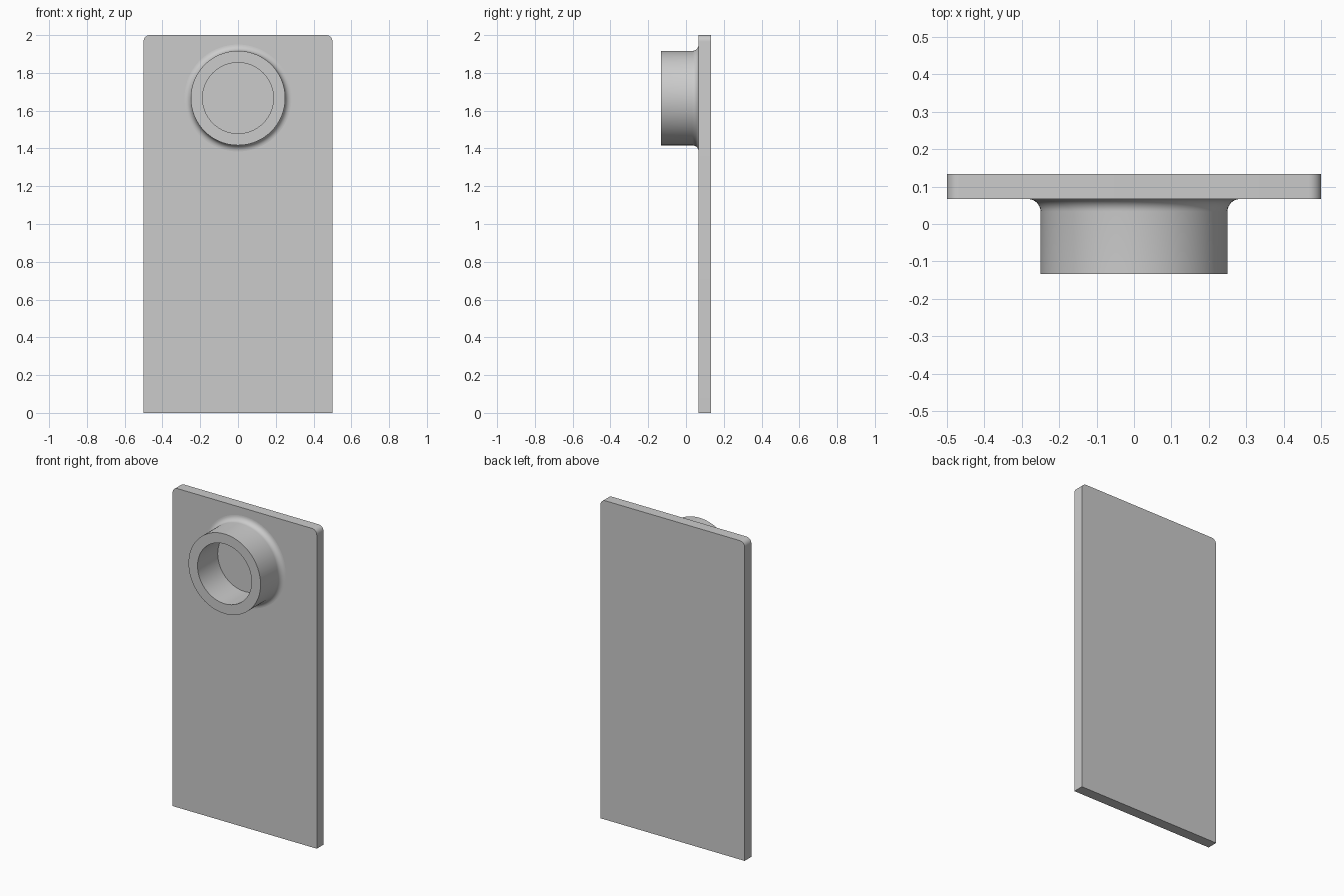
import bpy, bmesh
from math import sin, cos, pi, radians
from mathutils import Vector

cube = bpy.data.objects.get("Cube")
if cube:
    bpy.data.objects.remove(cube, do_unlink=True)

# Dimensions
HALF_W, HEIGHT = 0.5, 2.0
BACK, FACE, RIM = 0.1333, 0.0667, -0.1333
ROUND = 0.0333
OUTER, BORE, BOSS_Z = 0.25, 0.1875, 1.6667

grey = bpy.data.materials.new("light grey")
grey.use_nodes = True
colour = (0.6, 0.6, 0.6, 1)
grey.diffuse_color = colour
grey.node_tree.nodes["Principled BSDF"].inputs["Base Color"].default_value = colour


def finish(name, bm):
    bmesh.ops.recalc_face_normals(bm, faces=bm.faces[:])
    mesh = bpy.data.meshes.new(name)
    bm.to_mesh(mesh)
    bm.free()
    mesh.materials.append(grey)
    obj = bpy.data.objects.new(name, mesh)
    bpy.context.collection.objects.link(obj)
    bpy.ops.object.select_all(action="DESELECT")
    obj.select_set(True)
    bpy.context.view_layer.objects.active = obj
    bpy.ops.object.shade_smooth_by_angle(angle=radians(30))
    return obj


def arc(cx, cy, r, start, end, steps=8):
    angles = [start + (end - start) * i / steps for i in range(steps + 1)]
    return [(cx + r * cos(a), cy + r * sin(a)) for a in angles]


# Back plate with two rounded top corners
outline = [(-HALF_W, 0), (HALF_W, 0)]
outline += arc(HALF_W - ROUND, HEIGHT - ROUND, ROUND, 0, pi / 2)
outline += arc(ROUND - HALF_W, HEIGHT - ROUND, ROUND, pi / 2, pi)
bm = bmesh.new()
front = bm.faces.new([bm.verts.new((x, FACE, z)) for x, z in outline])
extruded = bmesh.ops.extrude_face_region(bm, geom=[front], use_keep_orig=True)
moved = [v for v in extruded["geom"] if isinstance(v, bmesh.types.BMVert)]
bmesh.ops.translate(bm, verts=moved, vec=(0, BACK - FACE, 0))
finish("back_plate", bm)

# Hollow boss with a fillet flaring onto the plate, profile as (radius, depth)
profile = [(BORE, FACE), (BORE, RIM), (OUTER, RIM)]
profile += arc(OUTER + ROUND, FACE - ROUND, ROUND, pi, pi / 2)
bm = bmesh.new()
verts = [bm.verts.new((r, y, BOSS_Z)) for r, y in profile]
edges = [bm.edges.new(pair) for pair in zip(verts, verts[1:])]
bmesh.ops.spin(bm, geom=verts + edges, cent=(0, 0, BOSS_Z), axis=(0, 1, 0),
               angle=2 * pi, steps=96, use_merge=True)
bmesh.ops.remove_doubles(bm, verts=bm.verts[:], dist=0.0001)
boss = finish("ring_boss", bm)

# The shell is open at the back, so make sure the rim faces forward
rim = min(boss.data.polygons, key=lambda p: p.center.y)
if rim.normal.y > 0:
    boss.data.flip_normals()
